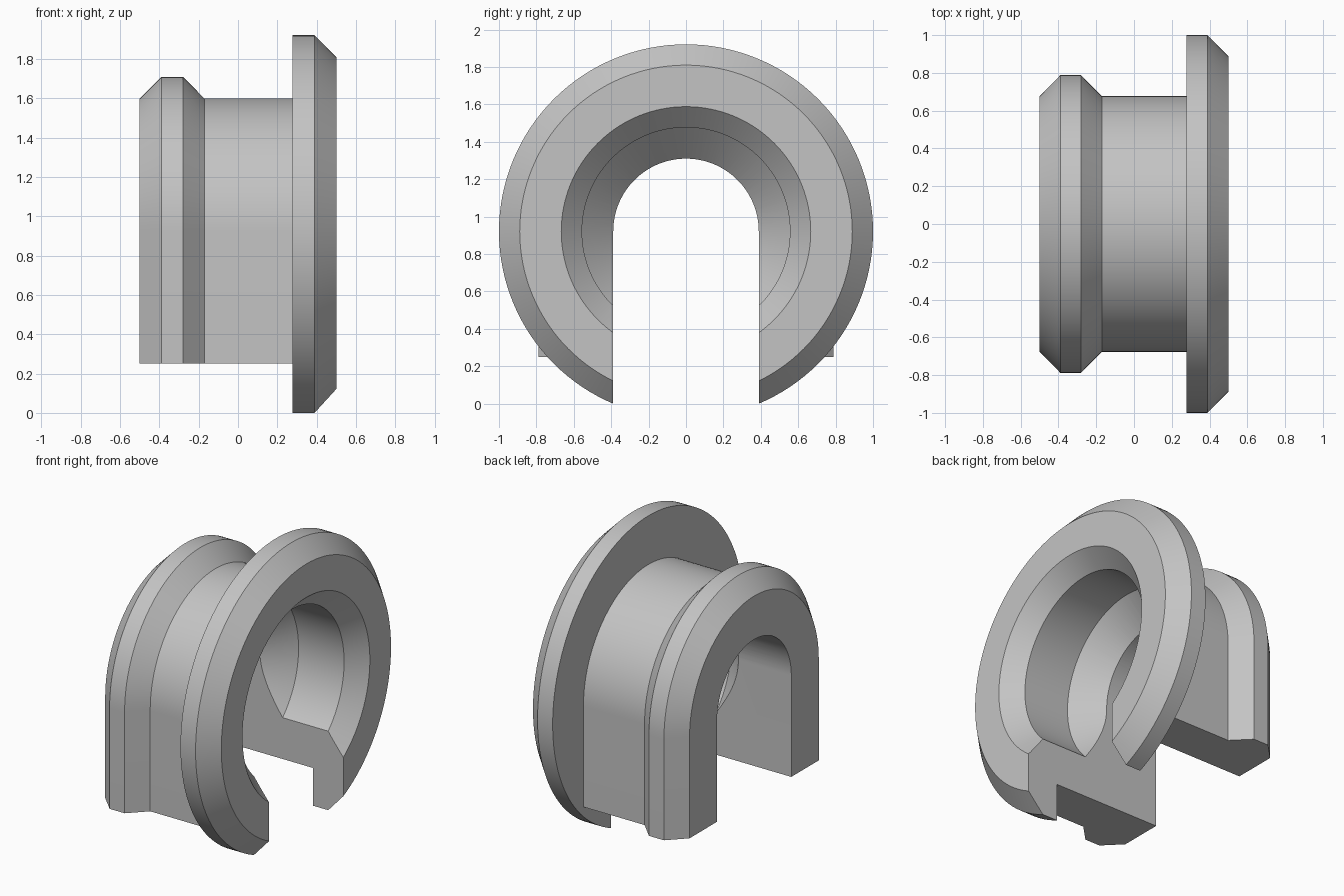
import bpy, bmesh
from math import sin, cos, pi

if "Cube" in bpy.data.objects:
    bpy.data.objects.remove(bpy.data.objects["Cube"], do_unlink=True)

AXIS_Z = 0.921   # height of the bore axis
SEG = 128

grey = bpy.data.materials.new("plain grey")
grey.use_nodes = True
colour = (0.55, 0.55, 0.55, 1)
grey.diffuse_color = colour
grey.node_tree.nodes["Principled BSDF"].inputs["Base Color"].default_value = colour


def circle(r):
    return [(r * cos(2 * pi * i / SEG), AXIS_Z + r * sin(2 * pi * i / SEG))
            for i in range(SEG)]


def arch(r, floor):
    """Half circle on top of straight legs."""
    half = SEG // 2
    pts = [(r * cos(pi * i / half), AXIS_Z + r * sin(pi * i / half))
           for i in range(half + 1)]
    return pts + [(-r, floor), (r, floor)]


def loft(name, sections):
    """Skin (x, outline) sections along x and cap both ends."""
    bm = bmesh.new()
    rings = [[bm.verts.new((x, y, z)) for y, z in outline]
             for x, outline in sections]
    n = len(rings[0])
    for a, b in zip(rings, rings[1:]):
        for i in range(n):
            j = (i + 1) % n
            bm.faces.new((a[i], a[j], b[j], b[i]))
    bm.faces.new(rings[0])
    bm.faces.new(rings[-1])
    bmesh.ops.recalc_face_normals(bm, faces=bm.faces)
    mesh = bpy.data.meshes.new(name)
    bm.to_mesh(mesh)
    bm.free()
    mesh.materials.append(grey)
    ob = bpy.data.objects.new(name, mesh)
    bpy.context.collection.objects.link(ob)
    return ob


def combine(target, other, operation):
    mod = target.modifiers.new(operation.lower(), "BOOLEAN")
    mod.operation = operation
    mod.solver = "EXACT"
    mod.object = other
    bpy.ops.object.select_all(action="DESELECT")
    target.select_set(True)
    bpy.context.view_layer.objects.active = target
    bpy.ops.object.modifier_apply(modifier=mod.name)
    bpy.data.objects.remove(other, do_unlink=True)


# Arched body with a bevelled rim at one end
body_profile = [(-0.5, 0.677), (-0.39, 0.788), (-0.28, 0.788),
                (-0.17, 0.677), (0.34, 0.677)]
bushing = loft("flanged_bushing", [(x, arch(r, 0.25)) for x, r in body_profile])

# Round flange with a chamfered outer edge
flange_profile = [(0.278, 1.0), (0.389, 1.0), (0.5, 0.889)]
flange = loft("flange", [(x, circle(r)) for x, r in flange_profile])
combine(bushing, flange, "UNION")

# Stepped bore: chamfer, straight wall, inner cone
bore_profile = [(0.6, 0.767), (0.389, 0.556), (0.055, 0.556), (-0.155, 0.346)]
bore = loft("bore_cutter", [(x, circle(r)) for x, r in bore_profile])
combine(bushing, bore, "DIFFERENCE")

# Open slot right through
slot = loft("slot_cutter", [(x, arch(0.389, -0.5)) for x in (-0.7, 0.7)])
combine(bushing, slot, "DIFFERENCE")

bpy.ops.object.shade_smooth_by_angle(angle=pi / 7)
